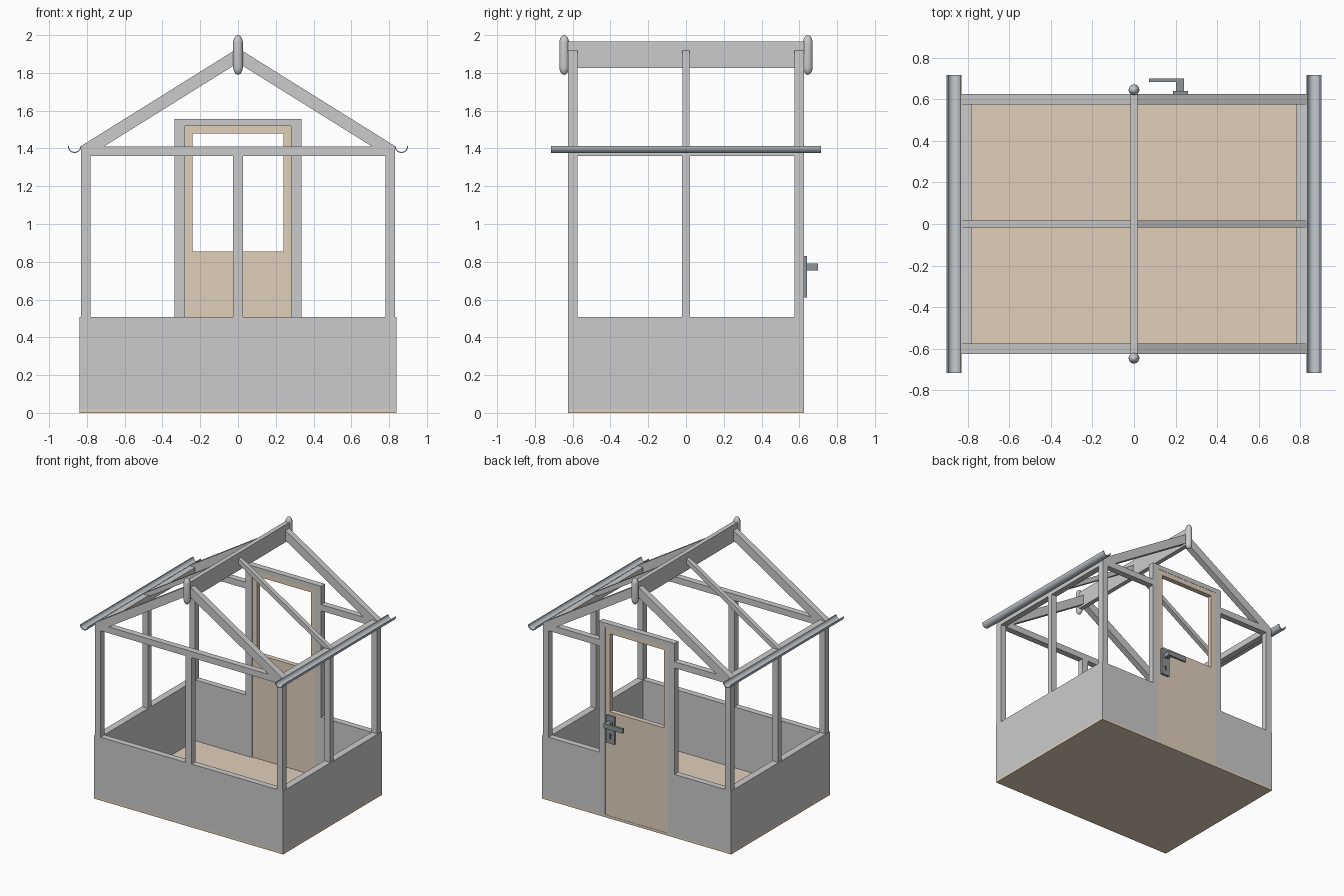
import bpy, bmesh, math
from mathutils import Matrix

if "Cube" in bpy.data.objects:
    bpy.data.objects.remove(bpy.data.objects["Cube"])


def material(name, rgb):
    m = bpy.data.materials.new(name)
    m.diffuse_color = (*rgb, 1)
    m.use_nodes = True
    m.node_tree.nodes["Principled BSDF"].inputs["Base Color"].default_value = m.diffuse_color
    return m


WOOD = material("wood", (0.75, 0.63, 0.50))
METAL = material("dark_metal", (0.27, 0.30, 0.32))
ZINC = material("zinc", (0.56, 0.60, 0.64))
BLACK = material("black", (0.04, 0.04, 0.04))


def finish(name, bm, mat=None, smooth=False):
    bmesh.ops.recalc_face_normals(bm, faces=bm.faces)
    me = bpy.data.meshes.new(name)
    bm.to_mesh(me)
    bm.free()
    ob = bpy.data.objects.new(name, me)
    bpy.context.collection.objects.link(ob)
    if mat:
        me.materials.append(mat)
    if smooth:
        bpy.ops.object.select_all(action='DESELECT')
        ob.select_set(True)
        bpy.context.view_layer.objects.active = ob
        bpy.ops.object.shade_smooth_by_angle(angle=math.radians(40))
    return ob


def prism(name, pts, y0, y1, mat=None, smooth=False):
    """Extrude an x-z profile along y."""
    bm = bmesh.new()
    a = [bm.verts.new((x, y0, z)) for x, z in pts]
    b = [bm.verts.new((x, y1, z)) for x, z in pts]
    bm.faces.new(a)
    bm.faces.new(b)
    for i in range(len(pts)):
        j = (i + 1) % len(pts)
        bm.faces.new((a[i], a[j], b[j], b[i]))
    return finish(name, bm, mat, smooth)


def box(name, x0, x1, y0, y1, z0, z1, mat=None):
    return prism(name, [(x0, z0), (x1, z0), (x1, z1), (x0, z1)], y0, y1, mat)


def ring(name, outer, inner, y0, y1, mat=None):
    """Flat panel with a rectangular window; rects are x0, x1, z0, z1."""
    bm = bmesh.new()
    loops = []
    for (x0, x1, z0, z1), y in ((outer, y0), (inner, y0), (inner, y1), (outer, y1)):
        loops.append([bm.verts.new((x, y, z)) for x, z in
                      ((x0, z0), (x1, z0), (x1, z1), (x0, z1))])
    for k in range(4):
        p, q = loops[k], loops[(k + 1) % 4]
        for i in range(4):
            j = (i + 1) % 4
            bm.faces.new((p[i], p[j], q[j], q[i]))
    return finish(name, bm, mat)


W, D = 0.832, 0.625         # half width and depth of the frame
IX, IY = 0.782, 0.575       # inner faces of the posts
F, SILL, EAVE0, EAVE1 = 0.02, 0.507, 1.36, 1.41

# Floor and low walls
box("floor", -0.838, 0.838, -D, D, 0, F, WOOD)
box("front_low_wall", -IX, IX, -D, -IY, F, SILL)
for s, side in ((-1, "left"), (1, "right")):
    def sx(a, b):
        return sorted((s * a, s * b))

    box(f"{side}_low_wall", *sx(IX, 0.838), -D, D, F, SILL)
    box(f"{side}_back_low_wall", *sx(0.335, IX), IY, D, F, SILL)

    # Posts and eave beams
    box(f"{side}_front_post", *sx(IX, W), -D, -IY, SILL, EAVE0)
    box(f"{side}_back_post", *sx(IX, W), IY, D, SILL, EAVE0)
    box(f"{side}_middle_post", *sx(IX, W), -0.022, 0.022, SILL, EAVE0)
    box(f"{side}_eave_beam", *sx(IX, W), -D, D, EAVE0, EAVE1)
    box(f"{side}_back_beam", *sx(0.335, IX), IY, D, EAVE0, EAVE1)

    # Rafters, deep at the gables and slim in the middle
    for part, y0, y1, depth in (("front", -D, -IY, 0.078), ("back", IY, D, 0.078),
                                ("middle", -0.018, 0.018, 0.042)):
        k = 0.624
        top = 1.931
        foot = (top - depth - EAVE1) / k
        prism(f"{side}_{part}_rafter",
              [(s * 0.01, top - 0.01 * k), (s * 0.835, EAVE1),
               (s * foot, EAVE1), (s * 0.01, top - depth - 0.01 * k)], y0, y1)

    # Half-round gutter
    n = 16
    arc = [(math.cos(math.pi * (1 + i / n)), math.sin(math.pi * (1 + i / n)))
           for i in range(n + 1)]
    prof = [(s * 0.865 + 0.036 * c, 1.412 + 0.036 * d) for c, d in arc]
    prof += [(s * 0.865 + 0.030 * c, 1.412 + 0.030 * d) for c, d in reversed(arc)]
    prism(f"{side}_gutter", prof, -0.715, 0.715, ZINC, True)

box("front_beam", -IX, IX, -D, -IY, EAVE0, EAVE1)
box("front_middle_post", -0.026, 0.026, -D, -IY, SILL, EAVE0)

# Ridge board and rounded finials
box("ridge_board", -0.018, 0.018, -D, D, 1.825, 1.965)
for y, end in ((-0.645, "front"), (0.645, "back")):
    bm = bmesh.new()
    bmesh.ops.create_uvsphere(bm, u_segments=24, v_segments=17, radius=1)
    for v in bm.verts:
        v.co.z = v.co.z * 0.045 + (0.06 if v.co.z > 0 else -0.06)
        v.co.x *= 0.026
        v.co.y *= 0.026
    bmesh.ops.transform(bm, matrix=Matrix.Translation((0, y, 1.895)), verts=bm.verts)
    finish(f"{end}_finial", bm, None, True)

# Door surround and door
prism("door_frame", [(-0.335, F), (-0.335, 1.557), (0.335, 1.557), (0.335, F),
                     (0.28, F), (0.28, 1.52), (-0.28, 1.52), (-0.28, F)], IY, D)
ring("door", (-0.28, 0.28, F, 1.52), (-0.24, 0.24, 0.855, 1.48), 0.583, 0.623, WOOD)

# Door handle
box("handle_plate", 0.188, 0.26, 0.622, 0.64, 0.61, 0.83, METAL)
box("handle_stem", 0.202, 0.24, 0.64, 0.685, 0.753, 0.79, METAL)
box("handle_lever", 0.072, 0.24, 0.682, 0.70, 0.753, 0.79, METAL)
prism("keyhole", [(0.216, 0.645), (0.232, 0.645), (0.229, 0.668), (0.234, 0.68),
                  (0.224, 0.69), (0.214, 0.68), (0.219, 0.668)], 0.638, 0.6415, BLACK)
